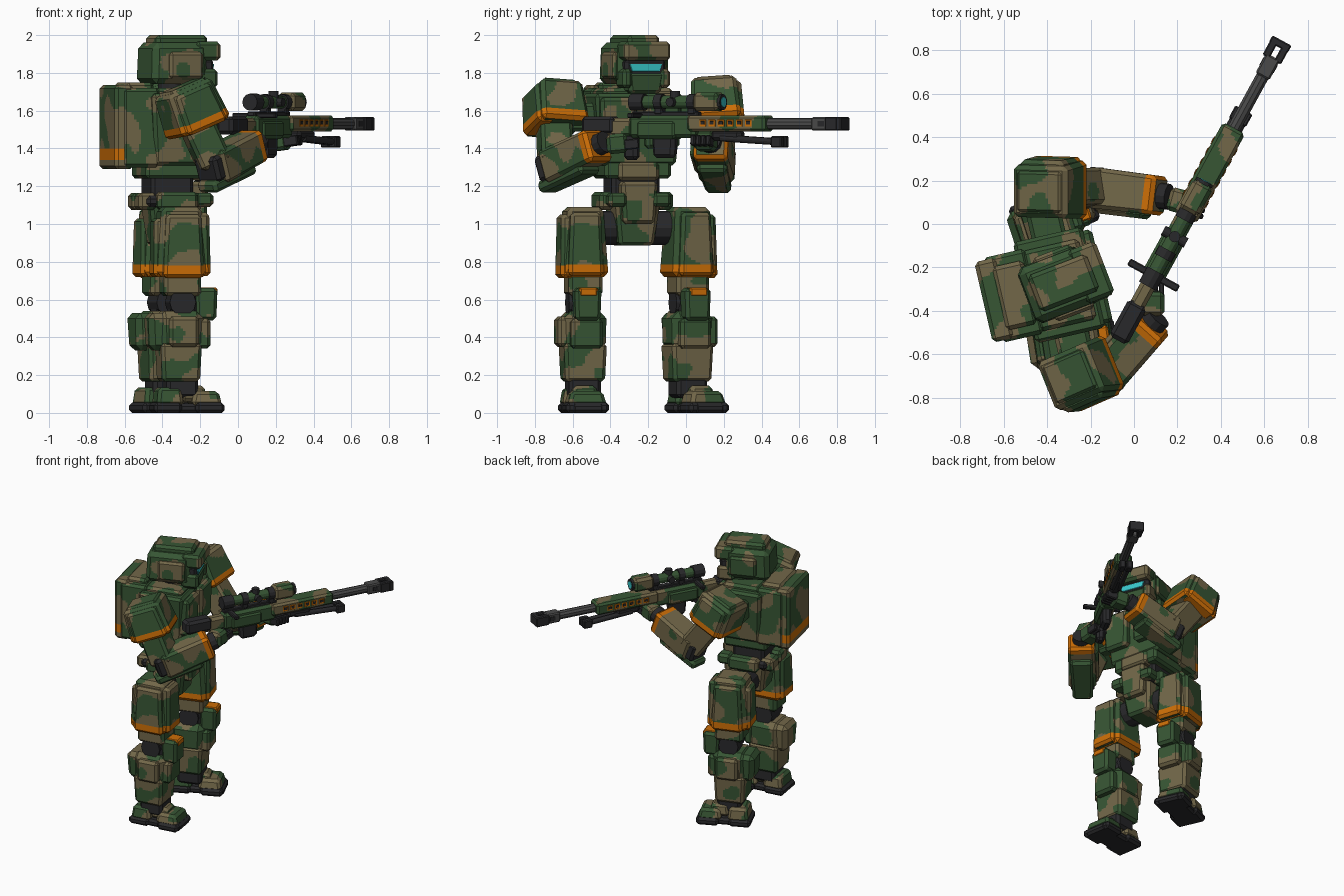
import bpy, bmesh, math
from mathutils import Matrix, Vector, noise

if "Cube" in bpy.data.objects:
    bpy.data.objects.remove(bpy.data.objects["Cube"])

def mat(name, rgb):
    m = bpy.data.materials.new(name)
    m.diffuse_color = (*rgb, 1)
    m.use_nodes = True
    m.node_tree.nodes["Principled BSDF"].inputs["Base Color"].default_value = m.diffuse_color
    return m

MATS = {'green': mat('camo green', (.038, .092, .034)), 'tan': mat('camo tan', (.168, .136, .066)),
        'orange': mat('orange band', (.60, .155, .002)), 'dark': mat('dark joint', (.022, .022, .024)),
        'steel': mat('gun steel', (.068, .068, .068)), 'cyan': mat('visor cyan', (.04, .58, .60))}
STEP = .013

def frame(x, y, z=0, yaw=0, roll=0, pitch=0):
    R = Matrix.Rotation
    return (Matrix.Translation((x, y, z)) @ R(math.radians(yaw), 4, 'Z') @ R(math.radians(roll), 4, 'X')
            @ R(math.radians(pitch), 4, 'Y'))

def aim(p, axis, front):
    """Frame at p with local z along axis and local x near front."""
    z = Vector(axis).normalized()
    y = z.cross(Vector(front)).normalized()
    m = Matrix((y.cross(z), y, z)).transposed().to_4x4()
    return Matrix.Translation(p) @ m

def finish(name, bm, F, mats):
    me = bpy.data.meshes.new(name)
    bm.to_mesh(me)
    bm.free()
    for m in mats:
        me.materials.append(MATS[m])
    ob = bpy.data.objects.new(name, me)
    ob.matrix_world = F
    bpy.context.collection.objects.link(ob)
    return ob

def box(name, F, xr, yr, zr, c=-.14, band=None, top=1, bot=1, bev=.018):
    """Bevelled, tapered box. c is a colour name, or a camouflage bias (higher = more tan)."""
    ranges = [sorted(r) for r in (xr, yr, zr)]
    mid = Vector([(a + b) / 2 for a, b in ranges])
    size = Vector([b - a for a, b in ranges])
    bm = bmesh.new()
    bmesh.ops.create_cube(bm, size=1)
    for v in bm.verts:
        k = top if v.co.z > 0 else bot
        v.co = mid + Vector((v.co.x * size.x * k, v.co.y * size.y * k, v.co.z * size.z))
    bmesh.ops.bevel(bm, geom=bm.edges[:], offset=min(bev, min(size) * .3), segments=1, affect='EDGES')
    if isinstance(c, str):
        return finish(name, bm, F, [c])
    cuts = [(i, ranges[i][0] + STEP * (k + .5)) for i in range(3) for k in range(int(size[i] / STEP))]
    cuts += [(2, b) for b in band or ()]
    for i, d in cuts:
        n = Vector((i == 0, i == 1, i == 2))
        bmesh.ops.bisect_plane(bm, geom=bm.verts[:] + bm.edges[:] + bm.faces[:], dist=1e-5,
                               plane_co=n * d, plane_no=n)
    for f in bm.faces:
        p = f.calc_center_median()
        if band and band[0] < p.z < band[1]:
            f.material_index = 2
        else:
            f.material_index = int(noise.noise((F @ p) * 7) + c > 0)
    return finish(name, bm, F, ['green', 'tan', 'orange'])

def rod(name, F, p0, p1, r, c='dark', sides=12):
    p0, p1 = Vector(p0), Vector(p1)
    bm = bmesh.new()
    M = Matrix.Translation((p0 + p1) / 2) @ (p1 - p0).to_track_quat('Z', 'Y').to_matrix().to_4x4()
    bmesh.ops.create_cone(bm, cap_ends=True, segments=sides, radius1=r, radius2=r,
                          depth=(p1 - p0).length, matrix=M)
    return finish(name, bm, F, [c])

# Head
H = frame(-.32, -.27, 0, 21)
box('helmet', H, (-.19, .13), (-.14, .14), (1.74, 1.96), -.12, bev=.03, top=.95)
box('helmet_crown', H, (-.15, .14), (-.09, .09), (1.92, 2.0), -.1)
box('helmet_brow', H, (.06, .2), (-.13, .13), (1.865, 1.965), -.2)
box('face_mask', H, (.05, .165), (-.115, .115), (1.78, 1.875), 'dark')
box('visor', H, (.16, .172), (-.095, .09), (1.808, 1.848), 'cyan', bot=.85, bev=.002)
box('jaw', H, (-.02, .175), (-.105, .105), (1.69, 1.805), -.05, bot=.85)
for s, side in ((1, 'left'), (-1, 'right')):
    box(side + '_ear_plate', H, (-.1, .09), (s * .11, s * .157), (1.77, 1.91), .0)
    box(side + '_cheek', H, (.06, .18), (s * .08, s * .135), (1.72, 1.82), -.05)

# Torso and backpack
B = frame(-.36, -.285, 0, 13)
rod('neck', B, (.02, 0, 1.6), (.02, 0, 1.78), .085)
box('collar', B, (-.12, .15), (-.19, .19), (1.64, 1.72), -.12)
box('chest', B, (-.15, .18), (-.24, .24), (1.31, 1.69), -.2, bot=.85)
box('skirt', B, (-.17, .15), (-.18, .18), (1.24, 1.34), -.15)
box('belly', B, (-.13, .1), (-.13, .13), (1.12, 1.3), 'dark')
box('belly_plate', B, (.04, .17), (-.11, .11), (1.23, 1.33), .1)
box('backpack', B, (-.30, -.1), (-.2, .2), (1.30, 1.72), -.22)
box('backpack_plate', B, (-.342, -.24), (-.19, .19), (1.29, 1.735), -.05, band=(1.34, 1.40))
box('backpack_top', B, (-.27, -.12), (-.15, .15), (1.68, 1.75), .15)
for s, side in ((1, 'left'), (-1, 'right')):
    box(side + '_chest_plate', B, (.1, .22), (s * .02, s * .22), (1.40, 1.67), -.05, bot=.9)
    box(side + '_shoulder_joint', B, (-.06, .1), (s * .2, s * .36), (1.49, 1.64), -.2)
    box(side + '_hip_pouch', B, (-.11, .11), (s * .12, s * .2), (1.075, 1.17), -.15)
    box(side + '_belt_pouch', B, (.1, .2), (s * .07, s * .17), (1.09, 1.165), -.15)
    box(side + '_rear_pouch', B, (-.2, -.1), (s * .01, s * .14), (1.075, 1.165), -.1)
    rod(side + '_hip', B, (0, s * .05, .98), (0, s * .25, .98), .09)
box('belt', B, (-.16, .16), (-.16, .16), (1.09, 1.15), 'dark')
box('pelvis', B, (-.14, .15), (-.125, .125), (.885, 1.14), .1, bot=.75)
box('pelvis_plate', B, (.08, .19), (-.1, .1), (1.0, 1.225), .22, bot=.85)

# Legs
for side, s, L, foot in (('left', 1, frame(-.39, .01, 0, 18), frame(-.385, .045, 0, 24)),
                         ('right', -1, frame(-.305, -.545, 0, 9), frame(-.29, -.55, 0, 9))):
    def leg(part, x, y, z, c=-.14, F=L, **k):
        return box(f'{side}_{part}', F, x, (s * y[0], s * y[1]), z, c, **k)
    leg('thigh', (-.14, .13), (-.12, .12), (.72, 1.09), -.1, band=(.72, .785), top=.8, bev=.025)
    leg('thigh_front', (.06, .15), (-.09, .10), (.725, 1.06), -.06, band=(.725, .785), top=.85)
    leg('thigh_side', (-.11, .11), (.05, .135), (.715, 1.05), -.08, band=(.715, .78), top=.85)
    leg('thigh_back', (-.155, -.08), (-.09, .09), (.72, 1.03), -.1, band=(.72, .785), top=.85)
    leg('lower_thigh', (-.1, .1), (-.09, .09), (.62, .74), .2)
    rod(side + '_knee_joint', L, (0, -.085, .585), (0, .085, .585), .07)
    leg('knee_pad', (.07, .19), (-.072, .072), (.49, .66), -.3, bot=.92)
    leg('knee_band', (.1, .193), (-.05, .05), (.615, .665), 'orange', bev=.01)
    leg('knee_core', (-.06, .08), (-.07, .07), (.5, .66), 'dark')
    leg('upper_shin', (-.15, .13), (-.13, .13), (.33, .54), -.12, bot=.85, top=.88, bev=.04)
    leg('shin_front', (.05, .15), (-.085, .085), (.34, .50), -.12)
    leg('shin_side', (-.08, .08), (.08, .145), (.35, .51), -.08)
    leg('calf', (-.185, -.05), (-.1, .1), (.33, .53), -.18, bot=.85, bev=.03)
    leg('lower_shin', (-.12, .1), (-.115, .115), (.165, .37), .18, bot=.92)
    leg('ankle', (-.085, .085), (-.085, .085), (.08, .19), 'dark')
    leg('sole', (-.16, .21), (-.085, .085), (0, .05), 'dark', foot)
    leg('heel_sole', (-.17, -.02), (-.105, .105), (0, .055), 'dark', foot)
    leg('toe_sole', (.05, .205), (-.115, .115), (0, .055), 'dark', foot)
    leg('heel', (-.155, -.01), (-.1, .1), (.04, .135), .12, foot, top=.85)
    leg('toe_cap', (.03, .195), (-.105, .105), (.04, .115), .1, foot, top=.8)
    leg('instep', (-.02, .12), (-.075, .075), (.06, .145), -.2, foot, top=.8)

# Arms: shoulder pad, upper arm, forearm with band, elbow guard, wrist, hand
ARMS = (('left', 1, frame(-.395, .155, 1.635, 0, 4, -22), (-.36, .16, 1.56), (-.17, .165, 1.31),
         (.12, .13, 1.43), (.23, .1, 1.445)),
        ('right', -1, frame(-.255, -.695, 1.62, 22, -4, -22), (-.23, -.70, 1.55),
         (-.12, -.69, 1.31), (.085, -.46, 1.42), (.085, -.35, 1.43)))
for side, s, P, shoulder, elbow, wrist, hand in ARMS:
    box(side + '_shoulder_pad', P, (-.15, .15), (-.135, .135), (-.125, .11), -.2, band=(-.125, -.07), top=.88, bev=.02)
    box(side + '_shoulder_top', P, (-.115, .115), (-.1, .1), (.06, .122), -.25)
    box(side + '_shoulder_side', P, (-.12, .12), (s * .05, s * .15), (-.13, .09), -.1, band=(-.13, -.075), top=.88)
    e, w, h = Vector(elbow), Vector(wrist), Vector(hand)
    U = aim(shoulder, e - Vector(shoulder), (1, .2, .4))
    n = (e - Vector(shoulder)).length
    box(side + '_upper_arm', U, (-.085, .085), (-.085, .085), (0, n), .25)
    A = aim(elbow, w - e, (0, 0, 1))
    n = (w - e).length
    box(side + '_elbow', A, (-.07, .07), (-.08, .08), (-.08, .06), 'dark')
    box(side + '_forearm', A, (-.09, .09), (-.095, .095), (-.03, n), .2, band=(n - .05, n), top=.95)
    box(side + '_forearm_plate', A, (-.06, .06), (s * .05, s * .115), (.02, n - .05), .12)
    box(side + '_elbow_guard', A, (-.125, -.05), (-.08, .08), (-.11, n * .7), -.3, bot=.85)
    rod(side + '_wrist', A, (0, 0, n - .02), (0, 0, n + .045), .06)
    K = aim(h, h - w, (0, 0, 1))
    box(side + '_palm', K, (-.055, .05), (-.055, .055), (-.07, .04), -.2)
    for i in range(4):
        box(f'{side}_finger_{i + 1}', K, (-.04, .015), (-.055 + i * .028, -.03 + i * .028), (.02, .1), 'dark', bev=.006)

# Rifle: local x runs forward, muzzle at the origin
G = frame(.682, .845, 1.53, 61.3)
box('muzzle_rear', G, (-.19, -.085), (-.036, .036), (-.036, .036), 'steel', bev=.008)
box('muzzle_front', G, (-.035, 0), (-.05, .05), (-.036, .036), 'dark', bev=.006)
for s, side in ((1, 'left'), (-1, 'right')):
    box(side + '_muzzle_wall', G, (-.1, -.01), (s * .012, s * .048), (-.036, .036), 'dark', bev=.006)
    box(side + '_muzzle_port', G, (-.15, -.11), (s * .034, s * .038), (-.015, .015), 'dark', bev=.001)
    for i in range(6):
        x = -.85 + i * .055
        box(f'{side}_vent_{i + 1}', G, (x, x + .04), (s * .056, s * .061), (-.014, .022), 'orange', bev=.001)
        box(f'{side}_vent_hole_{i + 1}', G, (x + .008, x + .032), (s * .058, s * .063), (-.004, .014), 'dark', bev=.001)
    rod(side + '_bipod_leg', G, (-.74, s * .022, -.075), (-.40, s * .022, -.095), .018)
    box(side + '_bipod_foot', G, (-.43, -.365), (s * .004, s * .045), (-.125, -.065), 'dark', bev=.006)
rod('barrel', G, (-.50, 0, 0), (-.18, 0, 0), .031, 'steel', 10)
box('handguard', G, (-.93, -.46), (-.058, .058), (-.04, .045), .02, bev=.014)
box('bipod_mount', G, (-.80, -.62), (-.035, .035), (-.09, -.03), 'dark')
box('receiver', G, (-1.29, -.89), (-.045, .045), (-.075, .045), -.15)
box('receiver_plate', G, (-1.24, -1.0), (-.055, .055), (-.08, .02), -.08)
box('top_rail', G, (-1.28, -.88), (-.022, .022), (.04, .065), 'dark', bev=.005)
box('magazine', G, (-1.16, -1.02), (-.032, .032), (-.18, -.06), 'dark', bot=.9)
box('pistol_grip', G, (-1.33, -1.25), (-.028, .028), (-.19, -.05), 'dark')
box('stock', G, (-1.46, -1.27), (-.036, .036), (-.07, .03), .15)
box('butt', G, (-1.575, -1.38), (-.048, .048), (-.055, .04), 'dark')
box('bolt_handle', G, (-1.25, -1.215), (-.13, .13), (.03, .058), 'dark', bev=.006)

# Scope
rod('scope_tube', G, (-1.26, 0, .115), (-.8, 0, .115), .034, 'green')
rod('scope_eyepiece', G, (-1.29, 0, .115), (-1.21, 0, .115), .045)
rod('scope_turret', G, (-1.03, 0, .115), (-1.03, 0, .175), .026)
rod('scope_side_turret', G, (-1.03, -.06, .115), (-1.03, .06, .115), .024)
for i, x in enumerate((-1.12, -.92)):
    rod(f'scope_ring_{i + 1}', G, (x - .022, 0, .115), (x + .022, 0, .115), .043)
    box(f'scope_mount_{i + 1}', G, (x - .022, x + .022), (-.025, .025), (.05, .1), 'dark', bev=.005)
box('scope_hood', G, (-.9, -.75), (-.05, .05), (.068, .165), .0)
rod('scope_rim', G, (-.755, 0, .115), (-.738, 0, .115), .042)
rod('scope_lens', G, (-.745, 0, .115), (-.735, 0, .115), .027, 'cyan')
